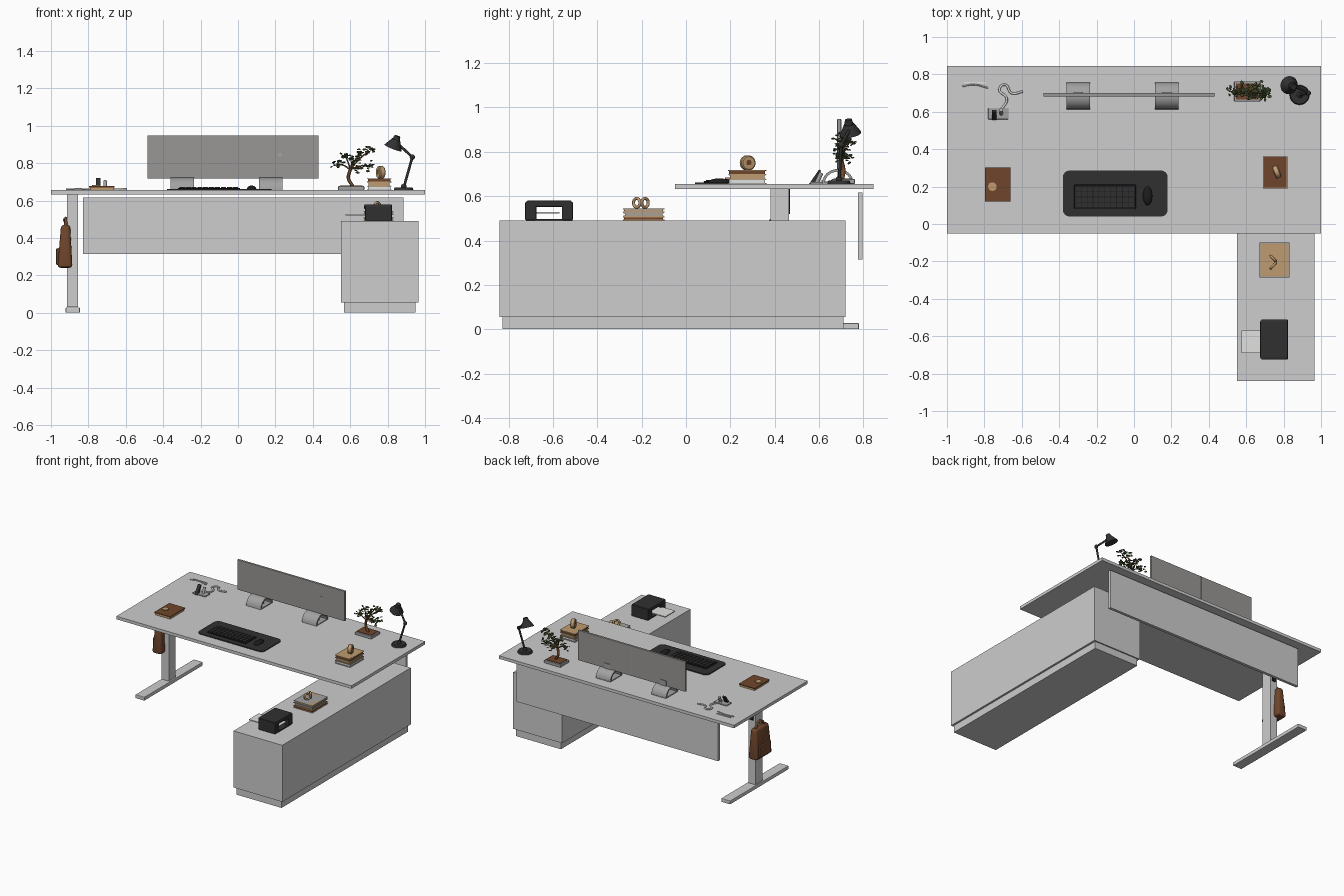
import bpy, bmesh, math, random
from mathutils import Vector, Matrix

if "Cube" in bpy.data.objects:
    bpy.data.objects.remove(bpy.data.objects["Cube"], do_unlink=True)
random.seed(4)


def material(name, r, g, b):
    m = bpy.data.materials.new(name)
    m.use_nodes = True
    m.diffuse_color = (r, g, b, 1)
    m.node_tree.nodes["Principled BSDF"].inputs["Base Color"].default_value = (r, g, b, 1)
    return m


GREY = material("desk grey", 0.61, 0.61, 0.61)
SCREEN = material("screen grey", 0.32, 0.31, 0.3)
STAND = material("stand grey", 0.36, 0.36, 0.36)
BLACK = material("soft black", 0.03, 0.03, 0.03)
INK = material("deep black", 0.012, 0.012, 0.012)
BROWN = material("leather brown", 0.16, 0.06, 0.025)
TAN = material("light wood", 0.52, 0.33, 0.16)
GREEN = material("leaf green", 0.07, 0.1, 0.035)
WHITE = material("paper white", 0.75, 0.75, 0.74)


def finish(bm, name, mat, smooth=False):
    me = bpy.data.meshes.new(name)
    bmesh.ops.recalc_face_normals(bm, faces=bm.faces)
    bm.to_mesh(me)
    bm.free()
    me.materials.append(mat)
    ob = bpy.data.objects.new(name, me)
    bpy.context.collection.objects.link(ob)
    if smooth:
        bpy.ops.object.select_all(action="DESELECT")
        ob.select_set(True)
        bpy.context.view_layer.objects.active = ob
        bpy.ops.object.shade_smooth_by_angle()
    return ob


def box(name, x, y, z, mat, bevel=0, segments=2):
    """Box from (min, max) pairs."""
    bm = bmesh.new()
    bmesh.ops.create_cube(bm, size=1)
    for v in bm.verts:
        v.co = Vector([p[0] if c < 0 else p[1] for c, p in zip(v.co, (x, y, z))])
    ob = finish(bm, name, mat)
    if bevel:
        mod = ob.modifiers.new("Bevel", "BEVEL")
        mod.width, mod.segments = bevel, segments
    return ob


def rod(name, a, b, r1, r2, mat, sides=20):
    """Cylinder or cone running from point a to point b."""
    a, b = Vector(a), Vector(b)
    turn = (b - a).to_track_quat("Z", "Y").to_matrix().to_4x4()
    bm = bmesh.new()
    bmesh.ops.create_cone(bm, cap_ends=True, segments=sides, radius1=r1, radius2=r2,
                          depth=(b - a).length, matrix=Matrix.Translation((a + b) / 2) @ turn)
    return finish(bm, name, mat, True)


def ball(name, centre, size, mat):
    bm = bmesh.new()
    bmesh.ops.create_uvsphere(bm, u_segments=20, v_segments=12, radius=1,
                              matrix=Matrix.Translation(centre) @ Matrix.Diagonal((*size, 1)))
    return finish(bm, name, mat, True)


def extrude(name, profile, x0, x1, mat):
    """Push a (y, z) outline along x."""
    bm = bmesh.new()
    face = bm.faces.new([bm.verts.new((x0, y, z)) for y, z in profile])
    new = bmesh.ops.extrude_face_region(bm, geom=[face])["geom"]
    bmesh.ops.translate(bm, vec=(x1 - x0, 0, 0), verts=[v for v in new if isinstance(v, bmesh.types.BMVert)])
    return finish(bm, name, mat, True)


def tube(name, points, r, mat, cyclic=False):
    cu = bpy.data.curves.new(name, "CURVE")
    cu.dimensions, cu.bevel_depth, cu.bevel_resolution, cu.resolution_u = "3D", r, 2, 6
    sp = cu.splines.new("BEZIER")
    sp.bezier_points.add(len(points) - 1)
    for bp, p in zip(sp.bezier_points, points):
        bp.co = p
        bp.handle_left_type = bp.handle_right_type = "AUTO"
    sp.use_cyclic_u = cyclic
    cu.use_fill_caps = True
    cu.materials.append(mat)
    ob = bpy.data.objects.new(name, cu)
    bpy.context.collection.objects.link(ob)
    return ob


def ring(name, centre, radius, thick, angle, mat):
    """Upright ring turned about z."""
    side, c = Vector((math.cos(angle), math.sin(angle), 0)), Vector(centre)
    pts = [c + radius * (side * math.cos(t) + Vector((0, 0, math.sin(t))))
           for t in (i * math.pi / 4 for i in range(8))]
    return tube(name, pts, thick, mat, True)


# Desk, back panel, single leg and cabinet
TOP = 0.655
box("desk_top", (-1, 1), (-0.05, 0.845), (0.632, TOP), GREY)
box("back_panel", (-0.83, 0.885), (0.775, 0.797), (0.315, 0.617), GREY)
box("leg", (-0.915, -0.855), (0.38, 0.465), (0.03, 0.632), GREY)
box("leg_foot", (-0.922, -0.845), (0.07, 0.78), (0, 0.028), GREY, 0.004)
box("cable_guide", (-0.9, -0.87), (0.465, 0.47), (0.52, 0.632), INK)
box("cabinet", (0.55, 0.965), (-0.84, 0.72), (0.055, 0.49), GREY)
box("cabinet_plinth", (0.567, 0.95), (-0.828, 0.71), (0, 0.055), GREY)

# Wide screen with two arched stands
box("screen", (-0.485, 0.43), (0.682, 0.7), (0.718, 0.948), SCREEN, 0.003)
rod("screen_dot", (0.225, 0.6815, 0.845), (0.225, 0.683, 0.845), 0.012, 0.012, STAND)
box("screen_seam", (-0.03, -0.026), (0.7, 0.701), (0.72, 0.946), STAND)
arc = [(math.cos(math.radians(a)), math.sin(math.radians(a))) for a in range(0, 181, 15)]
shell = [(0.685 + 0.072 * c, TOP + 0.068 * s) for c, s in arc]
shell += [(0.685 + 0.06 * c, TOP + 0.056 * s) for c, s in reversed(arc)]
for side, x in (("right", -0.298), ("left", 0.175)):
    extrude(side + "_stand_arch", shell, x - 0.062, x + 0.062, STAND)
    box(side + "_stand_base", (x - 0.062, x + 0.062), (0.615, 0.757), (TOP, TOP + 0.006), STAND)
    box(side + "_stand_neck", (x - 0.025, x + 0.025), (0.684, 0.705), (TOP, 0.76), STAND)

# Desk mat with rounded corners
bm = bmesh.new()
bmesh.ops.create_cube(bm, size=1, matrix=Matrix.Translation((-0.1, 0.163, 0.658)) @ Matrix.Diagonal((0.56, 0.245, 0.007, 1)))
uprights = [e for e in bm.edges if abs(e.verts[0].co.z - e.verts[1].co.z) > 0.001]
bmesh.ops.bevel(bm, geom=uprights, offset=0.035, segments=6, profile=0.5, affect="EDGES")
finish(bm, "desk_mat", BLACK)

# Keyboard and mouse
box("keyboard", (-0.32, 0.01), (0.08, 0.21), (0.66, 0.668), INK, 0.003)
for row in range(4):
    y = 0.09 + row * 0.028
    for col in range(10):
        x = -0.312 + col * 0.0315
        box("key", (x, x + 0.028), (y, y + 0.024), (0.668, 0.672), BLACK)
ball("mouse", (0.073, 0.15, 0.662), (0.025, 0.05, 0.018), INK)

# Leather notebook with a small round coaster
box("notebook_pages", (-0.79, -0.665), (0.125, 0.295), (TOP, 0.67), TAN)
box("notebook_cover", (-0.797, -0.66), (0.12, 0.303), (0.67, 0.677), BROWN, 0.002)
rod("coaster", (-0.757, 0.2, 0.677), (-0.757, 0.2, 0.684), 0.023, 0.023, TAN)


def book_stack(name, x, y, z, mats, step):
    """Books with a slim cover above and below each page block."""
    for i, (cover, pages) in enumerate(mats):
        d, b = 0.004 * (i % 2), z + i * step
        xs, ys = (x[0] + d, x[1] - d), (y[0] + d, y[1] - d)
        box(name + "_pages", (xs[0] + 0.005, xs[1] - 0.005), (ys[0] + 0.005, ys[1] - 0.005), (b, b + step), pages)
        for h in (b, b + step - 0.004):
            box(name + "_cover", xs, ys, (h, h + 0.004), cover)


# Desk books with a wooden ring
book_stack("desk_book", (0.69, 0.82), (0.19, 0.362), TOP, ((STAND, WHITE), (TAN, TAN), (TAN, BROWN)), 0.021)
disc = rod("wooden_disc", (0.748, 0.272, 0.75), (0.778, 0.284, 0.75), 0.034, 0.034, TAN, 28)
disc.modifiers.new("Bevel", "BEVEL").width = 0.005
rod("disc_hole", (0.747, 0.2716, 0.752), (0.779, 0.2844, 0.752), 0.012, 0.012, BROWN)

# Cabinet books with crossed rings
book_stack("cabinet_book", (0.672, 0.832), (-0.285, -0.098), 0.49, ((TAN, BROWN), (TAN, STAND), (STAND, TAN)), 0.018)
ring("ring_one", (0.745, -0.222, 0.57), 0.02, 0.007, 0.8, TAN)
ring("ring_two", (0.745, -0.185, 0.57), 0.02, 0.007, -0.8, TAN)

# Printer with an open slot and a paper tray
for y in (-0.725, -0.56):
    box("printer_side", (0.68, 0.823), (y, y + 0.05), (0.49, 0.575), BLACK, 0.006)
box("printer_lid", (0.675, 0.823), (-0.72, -0.515), (0.552, 0.58), BLACK, 0.006)
box("printer_bed", (0.685, 0.82), (-0.69, -0.545), (0.49, 0.498), BLACK)
box("paper_tray", (0.575, 0.81), (-0.69, -0.57), (0.521, 0.528), WHITE)

# Bonsai in a shallow tray
box("plant_tray", (0.535, 0.675), (0.655, 0.762), (TOP, 0.677), STAND, 0.004)
box("plant_soil", (0.545, 0.665), (0.665, 0.752), (0.677, 0.68), BROWN)
fork = (0.6, 0.7, 0.765)
tube("trunk", [(0.615, 0.705, 0.675), (0.59, 0.71, 0.72), fork], 0.009, BROWN)
clumps = [(0.53, 0.7, 0.795), (0.575, 0.72, 0.835), (0.62, 0.69, 0.815), (0.655, 0.71, 0.85),
          (0.7, 0.7, 0.865), (0.695, 0.7, 0.785), (0.64, 0.72, 0.77)]
bm = bmesh.new()
for c in clumps:
    tube("branch", [fork, (Vector(fork) + Vector(c)) / 2 + Vector((0, 0, 0.008)), c], 0.004, BROWN)
    for i in range(16):
        off = Vector((random.gauss(0, 0.015), random.gauss(0, 0.018), random.gauss(0, 0.011)))
        spin = Matrix.Rotation(random.uniform(0, 6), 4, "Z") @ Matrix.Rotation(random.uniform(-0.9, 0.9), 4, "X")
        bmesh.ops.create_icosphere(bm, subdivisions=1, radius=random.uniform(0.009, 0.014),
                                   matrix=Matrix.Translation(Vector(c) + off) @ spin @ Matrix.Diagonal((1, 0.7, 0.35, 1)))
finish(bm, "foliage", GREEN)

# Desk lamp
elbow, neck = (0.932, 0.7, 0.832), (0.865, 0.735, 0.895)
rod("lamp_base", (0.885, 0.69, TOP), (0.885, 0.69, 0.67), 0.053, 0.048, BLACK, 28)
rod("lamp_lower_arm", (0.885, 0.69, 0.665), elbow, 0.007, 0.007, BLACK)
rod("lamp_upper_arm", elbow, neck, 0.007, 0.007, BLACK)
ball("lamp_elbow", elbow, (0.014, 0.014, 0.014), BLACK)
ball("lamp_foot_joint", (0.887, 0.69, 0.675), (0.015, 0.015, 0.015), BLACK)
rod("lamp_shade", (0.829, 0.742, 0.882), (0.846, 0.735, 0.925), 0.049, 0.023, BLACK, 28)
rod("lamp_cap", (0.846, 0.735, 0.925), (0.853, 0.732, 0.945), 0.02, 0.016, BLACK)

# Charging stand, cable and loose strip
stand = [(0.555, TOP), (0.575, TOP), (0.61, 0.715), (0.6, 0.72)]
extrude("phone_rest", stand, -0.76, -0.735, BLACK)
box("charger_base", (-0.78, -0.67), (0.56, 0.62), (TOP, 0.664), STAND, 0.003)
rod("charger_post", (-0.71, 0.59, 0.66), (-0.71, 0.61, 0.705), 0.01, 0.01, STAND)
tube("cable", [(-0.71, 0.61, 0.664), (-0.68, 0.67, 0.661), (-0.72, 0.72, 0.661), (-0.69, 0.745, 0.661),
               (-0.655, 0.7, 0.661), (-0.595, 0.708, 0.661)], 0.006, WHITE)
tube("loose_cable", [(-0.92, 0.735, 0.659), (-0.86, 0.745, 0.662), (-0.78, 0.728, 0.659)], 0.004, WHITE)
box("white_strip", (-0.91, -0.79), (0.752, 0.76), (TOP, 0.66), WHITE)

# Leather bag hanging beside the leg
bm = bmesh.new()
bmesh.ops.create_cube(bm, size=1, matrix=Matrix.Translation((-0.925, 0.42, 0.355)) @ Matrix.Diagonal((0.08, 0.19, 0.23, 1)))
for v in bm.verts:
    if v.co.z > 0.4:
        v.co.x = -0.922 + (v.co.x + 0.925) * 0.6
        v.co.y = 0.42 + (v.co.y - 0.42) * 0.86
bmesh.ops.bevel(bm, geom=bm.edges[:], offset=0.018, segments=3, profile=0.5, affect="EDGES")
finish(bm, "bag", BROWN, True)
box("bag_pocket", (-0.972, -0.955), (0.35, 0.49), (0.255, 0.345), BROWN, 0.006)
tube("bag_handle", [(-0.922, 0.36, 0.455), (-0.92, 0.4, 0.5), (-0.92, 0.44, 0.5), (-0.922, 0.48, 0.455)], 0.009, BROWN)
rod("bag_hook", (-0.935, 0.42, 0.495), (-0.9, 0.42, 0.495), 0.008, 0.008, TAN)
